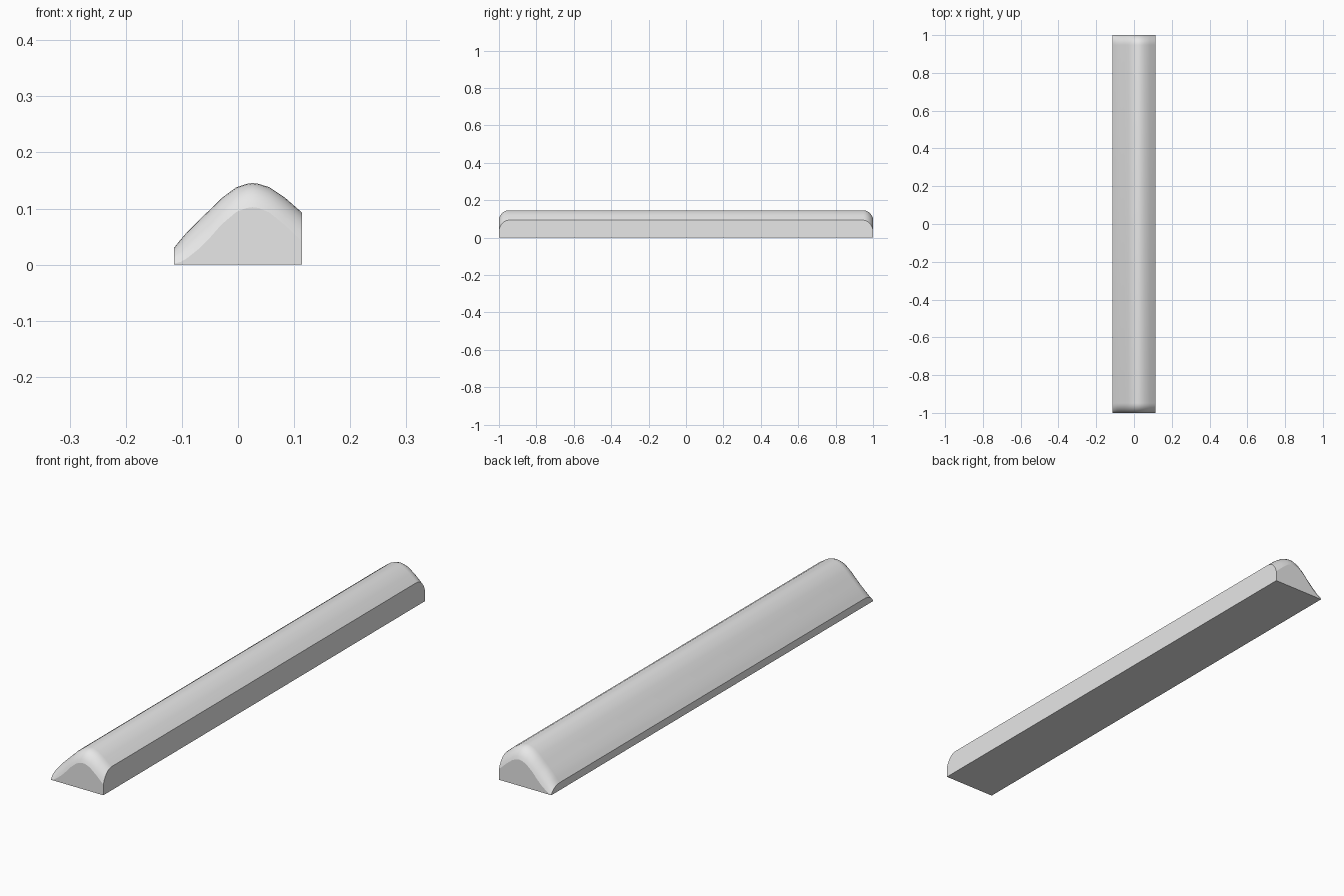
import bpy, bmesh
from math import sin, cos, radians

cube = bpy.data.objects.get("Cube")
if cube:
    bpy.data.objects.remove(cube, do_unlink=True)

# Hump cross-section: x, full height, height at the very ends
PROFILE = [(-0.114, 0.030, 0.002), (-0.102, 0.045, 0.005), (-0.09, 0.059, 0.012),
           (-0.07, 0.079, 0.028), (-0.05, 0.098, 0.048), (-0.03, 0.118, 0.071),
           (-0.003, 0.138, 0.094), (0.015, 0.144, 0.101), (0.026, 0.1455, 0.1025),
           (0.037, 0.144, 0.101), (0.056, 0.138, 0.093), (0.083, 0.120, 0.071),
           (0.114, 0.093, 0.042)]
ROUND = 0.052   # length of each rounded end
ARC = radians(70)
STEPS = 6

# Stations along the length: y and how far the section has dropped
front = []
for i in range(STEPS + 1):
    a = ARC * (1 - i / STEPS)
    front.append((-1 + ROUND * (1 - sin(a) / sin(ARC)), (1 - cos(a)) / (1 - cos(ARC))))
stations = front + [(-y, drop) for y, drop in reversed(front)]

bm = bmesh.new()
rows = [[bm.verts.new((x, y, full + (end - full) * drop)) for x, full, end in PROFILE]
        for y, drop in stations]

# Smooth curved top
for r0, r1 in zip(rows, rows[1:]):
    for a, b, c, d in zip(r0, r0[1:], r1[1:], r1):
        bm.faces.new((a, b, c, d)).smooth = True

# Flat side walls, ends and underside
x_left, x_right = PROFILE[0][0], PROFILE[-1][0]
bl, br, tr, tl = [bm.verts.new((x, y, 0)) for x, y in
                  ((x_left, -1), (x_right, -1), (x_right, 1), (x_left, 1))]
bm.faces.new((bl, tl, tr, br))
bm.faces.new([br, tr] + [r[-1] for r in reversed(rows)])
bm.faces.new([tl, bl] + [r[0] for r in rows])
bm.faces.new([bl, br] + rows[0][::-1])
bm.faces.new([tr, tl] + rows[-1])
bmesh.ops.recalc_face_normals(bm, faces=bm.faces)

# Keep the rim of the curved top crisp
for e in bm.edges:
    e.smooth = all(f.smooth for f in e.link_faces)

mesh = bpy.data.meshes.new("rounded_bar")
bm.to_mesh(mesh)
bm.free()
bar = bpy.data.objects.new("rounded_bar", mesh)
bpy.context.collection.objects.link(bar)

# Plain grey
grey = bpy.data.materials.new("light grey")
grey.use_nodes = True
colour = (0.8, 0.8, 0.8, 1)
grey.diffuse_color = colour
grey.node_tree.nodes["Principled BSDF"].inputs["Base Color"].default_value = colour
mesh.materials.append(grey)
